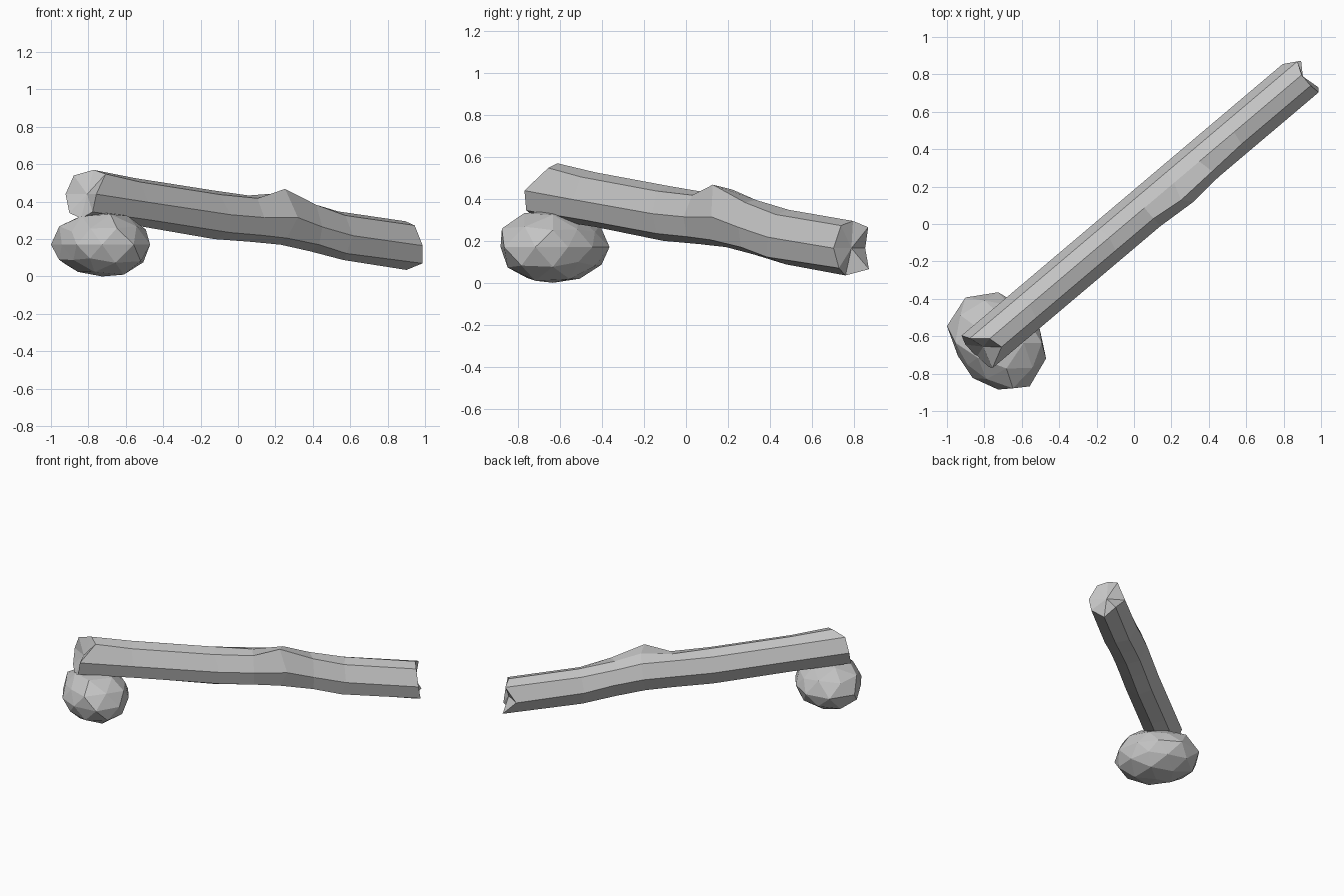
import bpy, bmesh, random
from mathutils import Vector

random.seed(4)
cube = bpy.data.objects.get("Cube")
if cube:
    bpy.data.objects.remove(cube, do_unlink=True)

# One plain grey for everything
grey = bpy.data.materials.new("stone grey")
grey.use_nodes = True
COLOUR = (0.55, 0.55, 0.55, 1)
grey.diffuse_color = COLOUR
grey.node_tree.nodes["Principled BSDF"].inputs["Base Color"].default_value = COLOUR


def finish(bm, name):
    bmesh.ops.recalc_face_normals(bm, faces=bm.faces)
    mesh = bpy.data.meshes.new(name)
    bm.to_mesh(mesh)
    bm.free()
    mesh.materials.append(grey)
    obj = bpy.data.objects.new(name, mesh)
    bpy.context.collection.objects.link(obj)
    return obj


# Log: an eight-sided section swept along a sagging diagonal axis
ALONG = Vector((0.763, 0.645, 0))
ACROSS = Vector((0.645, -0.763, 0))
SECTION = [(0.10, 0.0), (0.045, 0.108), (-0.03, 0.13), (-0.10, 0.10),
           (-0.14, 0.0), (-0.09, -0.10), (0.0, -0.13), (0.08, -0.095)]
AXIS = [(-1.04, 0.44), (-0.7, 0.397), (-0.15, 0.33), (0.08, 0.315),
        (0.3, 0.30), (0.48, 0.265), (0.72, 0.218), (1.2, 0.165)]
# Ragged ends: how far each corner reaches past the end station
START = [-0.037, 0.074, 0.054, -0.026, -0.05, -0.066, -0.06, -0.047]
END = [0.01, 0.0, 0.0, 0.03, -0.04, 0.047, -0.02, 0.026]
# Knot and hollows, keyed by (station, corner)
DENTS = {(4, 1): (0.02, 0.06), (4, 2): (0.0, 0.015), (3, 1): (0.0, -0.005),
         (3, 2): (0.0, -0.012), (5, 1): (0.01, 0.01), (4, 0): (0.015, 0.015)}


def point(s, n, z):
    return ALONG * s + ACROSS * n + Vector((0, 0, z))


bm = bmesh.new()
rings = []
for i, (s, height) in enumerate(AXIS):
    ring = []
    for j, (n, z) in enumerate(SECTION):
        reach = START[j] if i == 0 else END[j] if i == len(AXIS) - 1 else random.uniform(-0.03, 0.03)
        dn, dz = DENTS.get((i, j), (0, 0))
        ring.append(bm.verts.new(point(s + reach, n + dn, height + z + dz)))
    rings.append(ring)
for a, b in zip(rings, rings[1:]):
    for j in range(len(SECTION)):
        k = (j + 1) % len(SECTION)
        bm.faces.new((a[j], a[k], b[k], b[j]))
# Shallow broken faces at both ends
for ring, (s, height), inset in ((rings[0], AXIS[0], 0.0), (rings[-1], AXIS[-1], 0.0)):
    hub = bm.verts.new(point(s + inset, -0.02, height))
    for j in range(len(ring)):
        bm.faces.new((ring[j], ring[(j + 1) % len(ring)], hub))
finish(bm, "log")

# Boulder: a faceted ball, skewed, roughened and fitted to its extents
LOW, HIGH = Vector((-1.0, -0.885, 0.0)), Vector((-0.47, -0.365, 0.345))
bm = bmesh.new()
bmesh.ops.create_icosphere(bm, subdivisions=2, radius=1)
for v in bm.verts:
    v.co *= 1 - 0.25 * v.co.x * v.co.y + random.uniform(-0.05, 0.05)
for axis in range(3):
    values = [v.co[axis] for v in bm.verts]
    small, span = min(values), max(values) - min(values)
    for v in bm.verts:
        v.co[axis] = LOW[axis] + (v.co[axis] - small) / span * (HIGH[axis] - LOW[axis])
finish(bm, "boulder")
